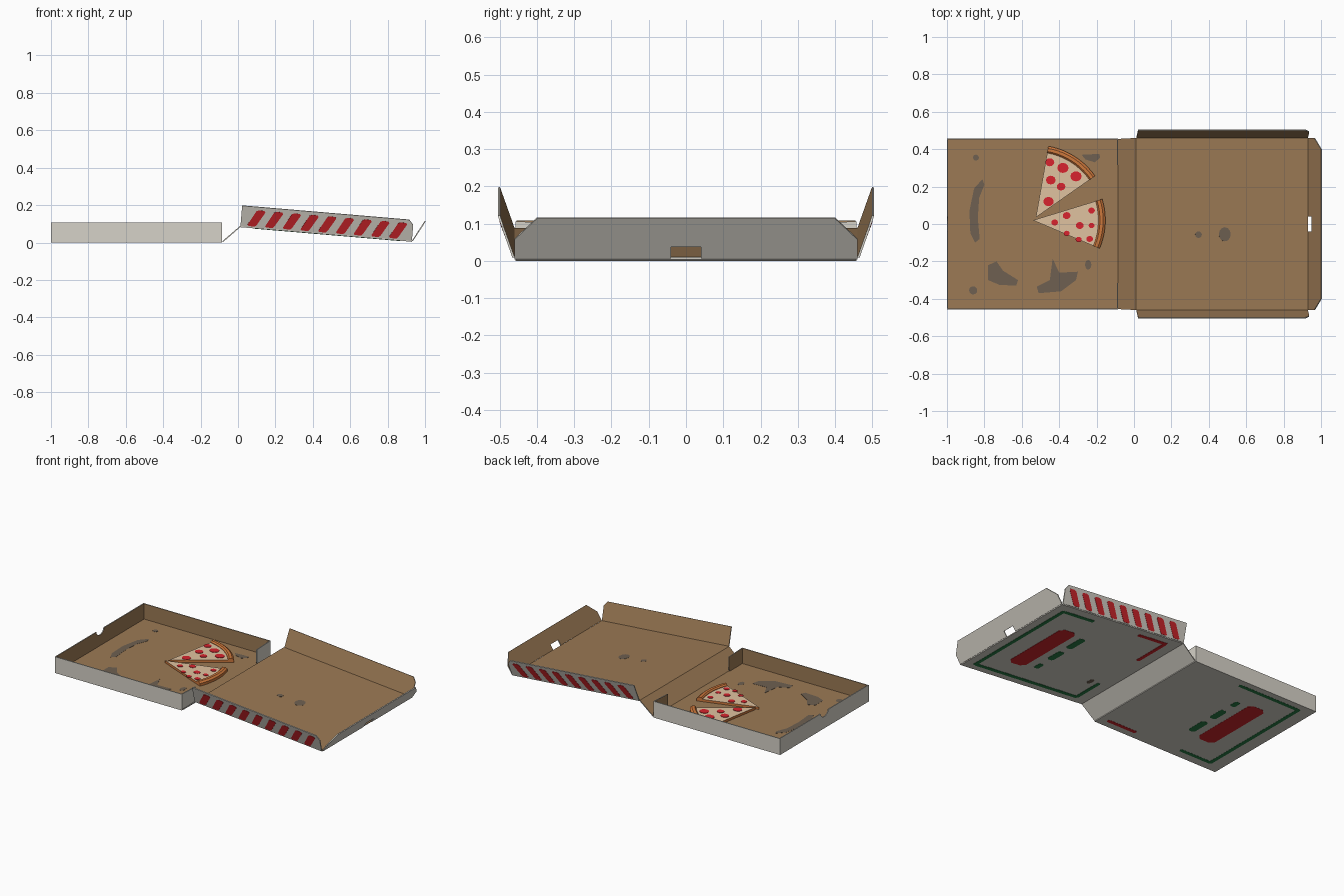
import bpy, bmesh, math
from mathutils import Vector

if "Cube" in bpy.data.objects:
    bpy.data.objects.remove(bpy.data.objects["Cube"])

def mat(name, r, g, b):
    m = bpy.data.materials.new(name)
    m.diffuse_color = [((c / 255 + 0.055) / 1.055) ** 2.4 for c in (r, g, b)] + [1]
    m.use_nodes = True
    m.node_tree.nodes["Principled BSDF"].inputs["Base Color"].default_value = m.diffuse_color
    return m

WHITE = mat("outer_card", 214, 210, 200)
BROWN = mat("inner_card", 156, 122, 85)
RED = mat("print_red", 205, 36, 42)
GREEN = mat("print_green", 40, 122, 68)
GREASE = mat("grease", 110, 96, 81)
CHEESE = mat("cheese", 224, 194, 160)
CRUST = mat("crust", 206, 120, 60)
PEPPERONI = mat("pepperoni", 216, 36, 46)
T = 0.006                                   # card thickness

def finish(name, bm, mats):
    bmesh.ops.recalc_face_normals(bm, faces=bm.faces)
    me = bpy.data.meshes.new(name)
    bm.to_mesh(me)
    bm.free()
    for m in mats:
        me.materials.append(m)
    ob = bpy.data.objects.new(name, me)
    bpy.context.collection.objects.link(ob)
    return ob

def frame(origin, u, v, n):
    return [Vector(origin)] + [Vector(a).normalized() for a in (u, v, n)]

def plates(name, polys, fr, lo, hi, top, rest=None):
    """Extrude 2D outlines along the frame normal; top face gets its own colour."""
    o, u, v, n = fr
    bm = bmesh.new()
    for pts in polys:
        a, b = ([bm.verts.new(o + u * x + v * y + n * h) for x, y in pts] for h in (lo, hi))
        bm.faces.new(a).material_index = 1 if rest else 0
        bm.faces.new(b)
        for i in range(len(pts)):
            j = (i + 1) % len(pts)
            bm.faces.new((a[i], a[j], b[j], b[i])).material_index = 1 if rest else 0
    return finish(name, bm, [top, rest] if rest else [top])

def card(name, pts, fr):
    return plates(name, [pts], fr, -T, 0, BROWN, WHITE)

def rect(x0, y0, x1, y1):
    return [(x0, y0), (x1, y0), (x1, y1), (x0, y1)]

def blob(x, y, rx, ry=None, k=12):
    ry = ry or rx
    return [(x + rx * math.cos(math.tau * i / k), y + ry * math.sin(math.tau * i / k)) for i in range(k)]

def bar(p, q, w):
    """Straight stroke with clipped corners."""
    p, q = Vector(p), Vector(q)
    d = (q - p).normalized()
    s = Vector((-d.y, d.x)) * w / 2
    c = d * w * 0.22
    return [tuple(k) for k in (p + s + c, p + s * .55, p - s * .55, p - s + c,
                               q - s - c, q - s * .55, q + s * .55, q + s - c)]

# Tray
Z = (0, 0, 1)
floor = frame((-1, 0, T), (1, 0, 0), (0, 1, 0), Z)
card("tray_floor", rect(0, -.455, .915, .455), floor)
for s, side in ((-1, "front"), (1, "back")):
    wall = frame((-1, s * (.458 - T), 0), (1, 0, 0), Z, (0, -s, 0))
    card("tray_wall_" + side, rect(0, 0, .915, .106), wall)
    tab = frame((-.085 - T, s * .455, 0), (0, -s, 0), Z, (-1, 0, 0))
    card("tray_corner_tab_" + side, [(0, .004), (.13, .004), (.14, .02), (.14, .1), (0, .106)], tab)
notch = [(.04 * math.cos(a), .108 - .032 * math.sin(a)) for a in [math.pi * i / 8 for i in range(9)]]
card("tray_wall_left", [(-.455, 0), (.455, 0), (.455, .108)] + notch + [(-.455, .108)],
     frame((-1 + T, 0, 0), (0, 1, 0), Z, (1, 0, 0)))

# Hinge strip
card("hinge_strip", [(0, -.455), (.1255, -.46), (.1255, .46), (0, .455)],
     frame((-.085, 0, T), (.095, 0, .082), (0, 1, 0), (-.082, 0, .095)))

# Lid, lying open and sloping down to the right
LU, LN, L = Vector((.92, 0, -.078)), Vector((.078, 0, .92)).normalized(), .923
lid = frame((.01, 0, .088), LU, (0, 1, 0), LN)
card("lid_panel", rect(0, -.46, L, .46), lid)
for s, side in ((-1, "front"), (1, "back")):
    up = LN * .113 + Vector((0, s * .04, 0))
    inward = LN * .04 - Vector((0, s * .113, 0))
    flap = frame((.01, s * .46, .088), LU, up, inward)
    card("lid_flap_" + side, [(.003, 0), (L, 0), (L, .09), (.9, .118), (.003, .118)], flap)
    plates("stripes_" + side,
           [[(x, .014), (x + .006, .007), (x + .04, .007), (x + .05, .018),
             (x + .09, .09), (x + .085, .099), (x + .055, .1), (x + .042, .094)]
            for x in [.04 + .095 * i for i in range(9)]], flap, -T - .0015, -T, RED)
# End flap with a slot at its fold
card("lid_end_flap", [(-.46, 0), (-.04, 0), (-.04, .036), (.04, .036), (.04, 0), (.46, 0),
                      (.46, .06), (.4, .127), (-.4, .127), (-.46, .06)],
     frame((.93, 0, .01), (0, 1, 0), (.07, 0, .108), (-.108, 0, .07)))

# Printed artwork on the outer faces: strokes in 0..1 panel coordinates (u0, v0, u1, v1, width)
greens = [(.07, .07, .32, .07, .025), (.07, .06, .07, .955, .025), (.07, .945, .91, .945, .025),
          (.905, .95, .905, .72, .025), (.425, .3, .425, .45, .045),
          (.425, .51, .425, .635, .045), (.425, .71, .425, .775, .035)]
reds = [(.28, .26, .28, .8, .12), (.68, .06, .915, .06, .025), (.905, .06, .905, .34, .025)]

def lid_point(u, v):
    return L * (1 - u), .455 - .91 * v

def tray_point(u, v):
    return .915 * (u + .03), .91 * v - .455

def artwork(name, strokes, fr, point, colour, tray):
    polys = []
    for u0, v0, u1, v1, w in strokes:
        if tray and u0 == u1 > .8:          # hinge-side strokes fall off the tray
            continue
        if tray and u1 - u0 > .5:
            u1 = .56
        polys.append(bar(point(u0, v0), point(u1, v1), w))
    plates(name, polys, fr, -T - .0015 if not tray else -T, -T + (.001 if not tray else 0.0), colour)

for name, strokes, colour in (("green_print", greens, GREEN), ("red_print", reds, RED)):
    artwork("lid_" + name, strokes, lid, lid_point, colour, False)
    # raise the tray artwork just clear of the floor underside
    low = frame((-1, 0, T - .0008), (1, 0, 0), (0, 1, 0), Z)
    o = [bar(tray_point(a, b), tray_point(.56 if c - a > .5 else c, d), w)
         for a, b, c, d, w in strokes if not a == c > .8]
    plates("tray_" + name, o, low, -T, -T + .001, colour)
plates("lid_outer_spot", [blob(*lid_point(.84, .728), .016, .03)], lid, -T - .001, -T, GREASE)

# Grease stains inside (tray outlines given relative to the tray's left edge)
stains = [blob(.155, .355, .016), blob(.14, -.355, .022), blob(.755, -.218, .017, .026),
          [(.19, .24), (.2, .21), (.172, .14), (.165, .03), (.175, -.08), (.15, -.1),
           (.125, -.05), (.12, .07), (.145, .19)],
          [(.22, -.22), (.265, -.2), (.3, -.25), (.38, -.3), (.37, -.33), (.28, -.325), (.22, -.3)],
          [(.565, -.185), (.6, -.26), (.7, -.255), (.69, -.3), (.61, -.36), (.49, -.37), (.48, -.335), (.55, -.3)],
          [(.72, .37), (.815, .375), (.82, .355), (.79, .33), (.74, .345)]]
plates("tray_stains", stains, floor, 0, .001, GREASE)
plates("lid_stains", [blob(.336, -.057, .018), blob(.477, -.055, .032, .038)], lid, 0, .001, GREASE)

# Pizza slices
def slice_of_pizza(name, ax, ay, a0, a1, pepperoni):
    angles = [math.radians(a0 + (a1 - a0) * i / 10) for i in range(11)]
    fr = frame((ax, ay, T), (1, 0, 0), (0, 1, 0), Z)
    plates(name + "_base", [[(0, 0)] + [(.365 * math.cos(a), .365 * math.sin(a)) for a in angles]],
           fr, .001, .016, CHEESE, CRUST)
    bm = bmesh.new()
    section = [(.35, .001), (.35, .019), (.358, .027), (.375, .027), (.387, .018), (.387, .001)]
    rings = [[bm.verts.new((ax + r * math.cos(a), ay + r * math.sin(a), T + z)) for r, z in section]
             for a in angles]
    for p, q in zip(rings, rings[1:]):
        for i in range(6):
            j = (i + 1) % 6
            bm.faces.new((p[i], p[j], q[j], q[i]))
    bm.faces.new(rings[0])
    bm.faces.new(rings[-1])
    finish(name + "_crust", bm, [CRUST])
    plates(name + "_pepperoni", [blob(x - ax, y - ay, r, r * .9) for x, y, r in pepperoni],
           fr, .015, .0185, PEPPERONI)

slice_of_pizza("back_slice", -.525, .035, 35, 80,
               [(-.45, .33, .024), (-.38, .3, .03), (-.31, .255, .03),
                (-.445, .235, .026), (-.39, .2, .023), (-.457, .12, .028)])
slice_of_pizza("front_slice", -.54, .02, -23, 17,
               [(-.227, .072, .018), (-.36, .045, .021), (-.424, .008, .018), (-.29, -.008, .021),
                (-.227, -.008, .016), (-.36, -.05, .016), (-.296, -.083, .016), (-.237, -.08, .018)])
